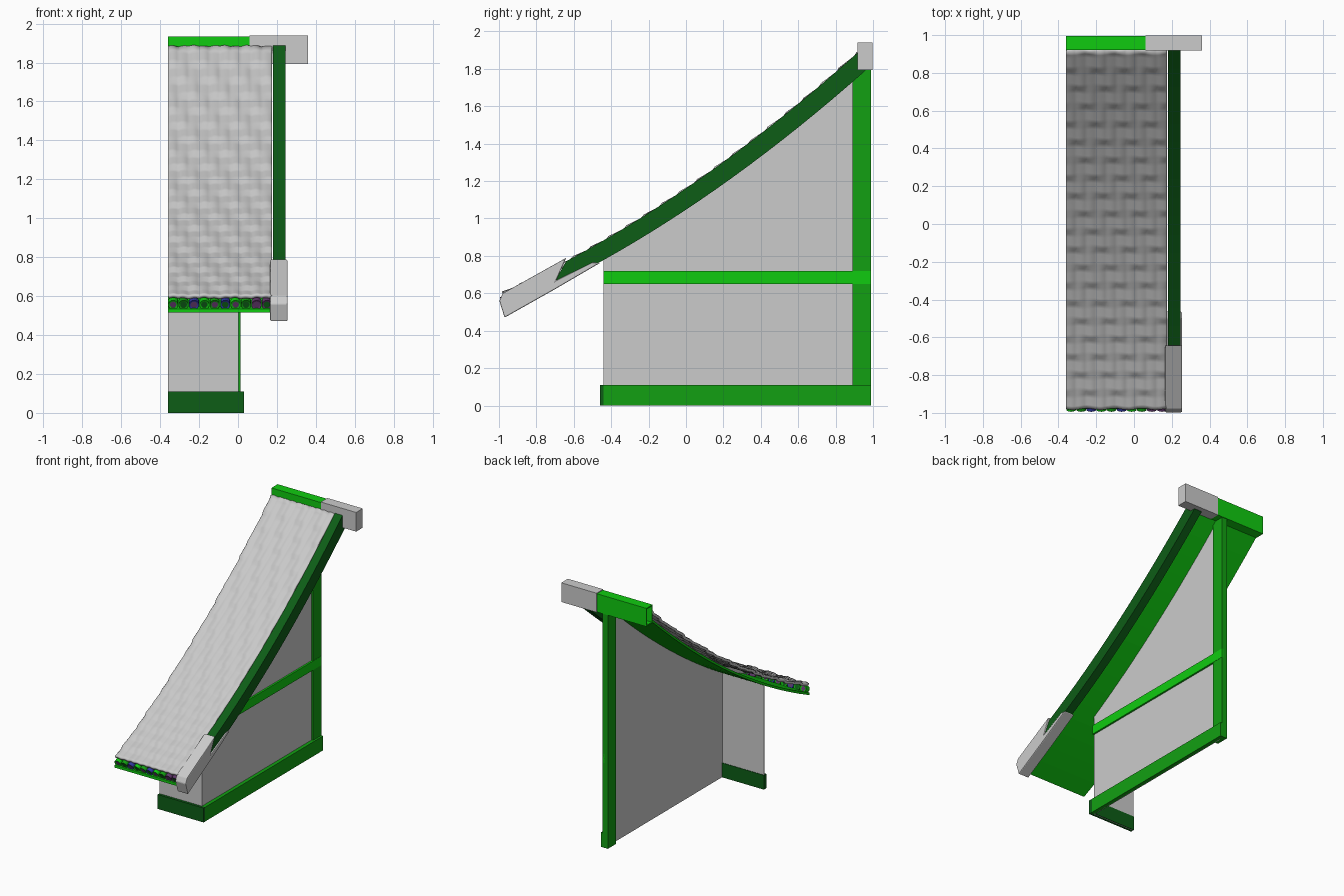
import bpy, bmesh, math
from mathutils import Matrix, Vector

cube = bpy.data.objects.get("Cube")
if cube:
    bpy.data.objects.remove(cube, do_unlink=True)


def material(name, rgb):
    m = bpy.data.materials.new(name)
    m.use_nodes = True
    m.diffuse_color = (*rgb, 1)
    m.node_tree.nodes["Principled BSDF"].inputs["Base Color"].default_value = (*rgb, 1)
    return m


GREY = material("light grey", (0.6, 0.6, 0.6))
TILE = material("tile grey", (0.58, 0.58, 0.58))
BRIGHT = material("bright green", (0.005, 0.6, 0.005))
MID = material("mid green", (0.006, 0.35, 0.006))
DARK = material("dark green", (0.004, 0.11, 0.008))
PURPLE = material("purple", (0.12, 0.04, 0.15))
BLUE = material("blue", (0.03, 0.04, 0.35))

LEFT, RIGHT = -0.36, 0.175      # roof span in x
EAVE, TOP = -0.98, 0.92         # roof span in y


def finish(name, bm, *mats):
    mesh = bpy.data.meshes.new(name)
    bmesh.ops.recalc_face_normals(bm, faces=bm.faces)
    bm.to_mesh(mesh)
    bm.free()
    for m in mats:
        mesh.materials.append(m)
    ob = bpy.data.objects.new(name, mesh)
    bpy.context.collection.objects.link(ob)
    return ob


def roof(y, drop=0.0):
    """Height of the sagging roof line at y."""
    return 1.157 + 0.683 * y + 0.117 * y * y - drop


def prism(name, outline, x0, x1, mat):
    """Extrude a (y, z) outline from x0 to x1."""
    bm = bmesh.new()
    face = bm.faces.new([bm.verts.new((x0, y, z)) for y, z in outline])
    ext = bmesh.ops.extrude_face_region(bm, geom=[face])["geom"]
    verts = [g for g in ext if isinstance(g, bmesh.types.BMVert)]
    bmesh.ops.translate(bm, verts=verts, vec=(x1 - x0, 0, 0))
    return finish(name, bm, mat)


def box(name, x, y, z, mat):
    return prism(name, [(y[0], z[0]), (y[1], z[0]), (y[1], z[1]), (y[0], z[1])], *x, mat)


def steps(a, b, n=16):
    return [a + (b - a) * i / n for i in range(n + 1)]


def curve_line(a, b, drop):
    return [(y, roof(y, drop)) for y in steps(a, b)]


# Walls
prism("side_wall", [(0.95, 0), (-0.44, 0)] + curve_line(-0.44, 0.95, 0.08), -0.004, 0.002, GREY)
box("front_wall", (LEFT, 0), (-0.44, -0.434), (0, roof(-0.44, 0.08)), GREY)

# Timber frame
box("back_post", (-0.03, 0.014), (0.89, 0.99), (0, 1.82), MID)
box("middle_rail", (0, 0.016), (-0.44, 0.99), (0.65, 0.72), BRIGHT)
box("side_sill", (0, 0.03), (-0.44, 0.99), (0, 0.11), MID)
box("front_sill", (LEFT, 0.03), (-0.46, -0.43), (0, 0.11), DARK)

# Roof deck under the tiles
prism("roof_deck", curve_line(EAVE, TOP, 0.065) + curve_line(EAVE, TOP, 0.085)[::-1],
      LEFT, RIGHT, BRIGHT)

# Gable board along the roof edge, with its pale foot
lower = [(y, roof(y, 0.11 + 0.02 * y)) for y in steps(-0.46, 0.96)]
prism("gable_board", [(-0.70, 0.668)] + lower + [(0.96, 1.88)]
      + [(y, roof(y) + 0.004) for y in steps(0.92, -0.64)], 0.18, 0.245, DARK)
foot = prism("gable_board_foot",
             [(-0.998, 0.56), (-0.97, 0.47), (-0.70, 0.622), (-0.46, 0.762),
              (-0.50, 0.765), (-0.695, 0.668), (-0.64, 0.79), (-0.98, 0.60)],
             0.165, 0.255, GREY)
bevel = foot.modifiers.new("rounded_edges", "BEVEL")
bevel.width = 0.006
bevel.segments = 2

# Ridge beam, open at its cut end, and the pale ridge end
ridge = box("ridge_beam", (LEFT, 0.06), (0.92, 0.995), (1.795, 1.935), BRIGHT)
bm = bmesh.new()
bm.from_mesh(ridge.data)
bmesh.ops.delete(bm, geom=[f for f in bm.faces if f.normal.x < -0.9], context="FACES")
bm.to_mesh(ridge.data)
bm.free()
shell = ridge.modifiers.new("wall", "SOLIDIFY")
shell.thickness = 0.012
box("ridge_end", (0.06, 0.36), (0.918, 0.998), (1.793, 1.94), GREY)

# Tile sheet: rounded columns and overlapping courses
COLUMNS, COURSES = 10, 20
bm = bmesh.new()
bmesh.ops.create_grid(bm, x_segments=COLUMNS * 6, y_segments=COURSES * 5, size=0.5)
for v in bm.verts:
    u, w = v.co.x + 0.5, v.co.y + 0.5
    course = (w * COURSES + 0.001) % 1
    barrel = abs(math.sin(math.pi * u * COLUMNS))
    wobble = math.sin(u * 23 + math.floor(w * COURSES + 0.001) * 2)
    y = EAVE + (TOP - 0.005 - EAVE) * w
    lift = 0.005 * barrel + 0.011 * (1 - course) + 0.002 * wobble - 0.008
    v.co = Vector((LEFT + (RIGHT - LEFT) * u, y - 0.004 * wobble, roof(y) + lift))
tiles = finish("roof_tiles", bm, TILE)
for p in tiles.data.polygons:
    p.use_smooth = True
if tiles.data.polygons[0].normal.z < 0:
    tiles.data.flip_normals()
thick = tiles.modifiers.new("thickness", "SOLIDIFY")
thick.thickness = 0.018
thick.offset = -1

# Round tile ends along the eave, each with an inset disc
pitch = (RIGHT - LEFT) / COLUMNS
tilt = math.atan(0.683 + 2 * 0.117 * EAVE)
for i in range(COLUMNS):
    bm = bmesh.new()
    place = (Matrix.Translation((LEFT + pitch * (i + 0.5), -0.963, roof(EAVE, 0.036)))
             @ Matrix.Rotation(tilt + math.pi / 2, 4, "X"))
    bmesh.ops.create_cone(bm, cap_ends=True, segments=14, radius1=0.026, radius2=0.026,
                          depth=0.045, matrix=place)
    caps = [f for f in bm.faces if len(f.verts) > 4]
    bmesh.ops.inset_individual(bm, faces=caps, thickness=0.009, depth=-0.003)
    for f in caps:
        f.material_index = 1
    outer = (BRIGHT, MID, BLUE)[i % 3] if i < 8 else PURPLE
    inner = DARK if i % 2 else PURPLE
    finish(f"eave_tile_end_{i + 1}", bm, outer, inner)
